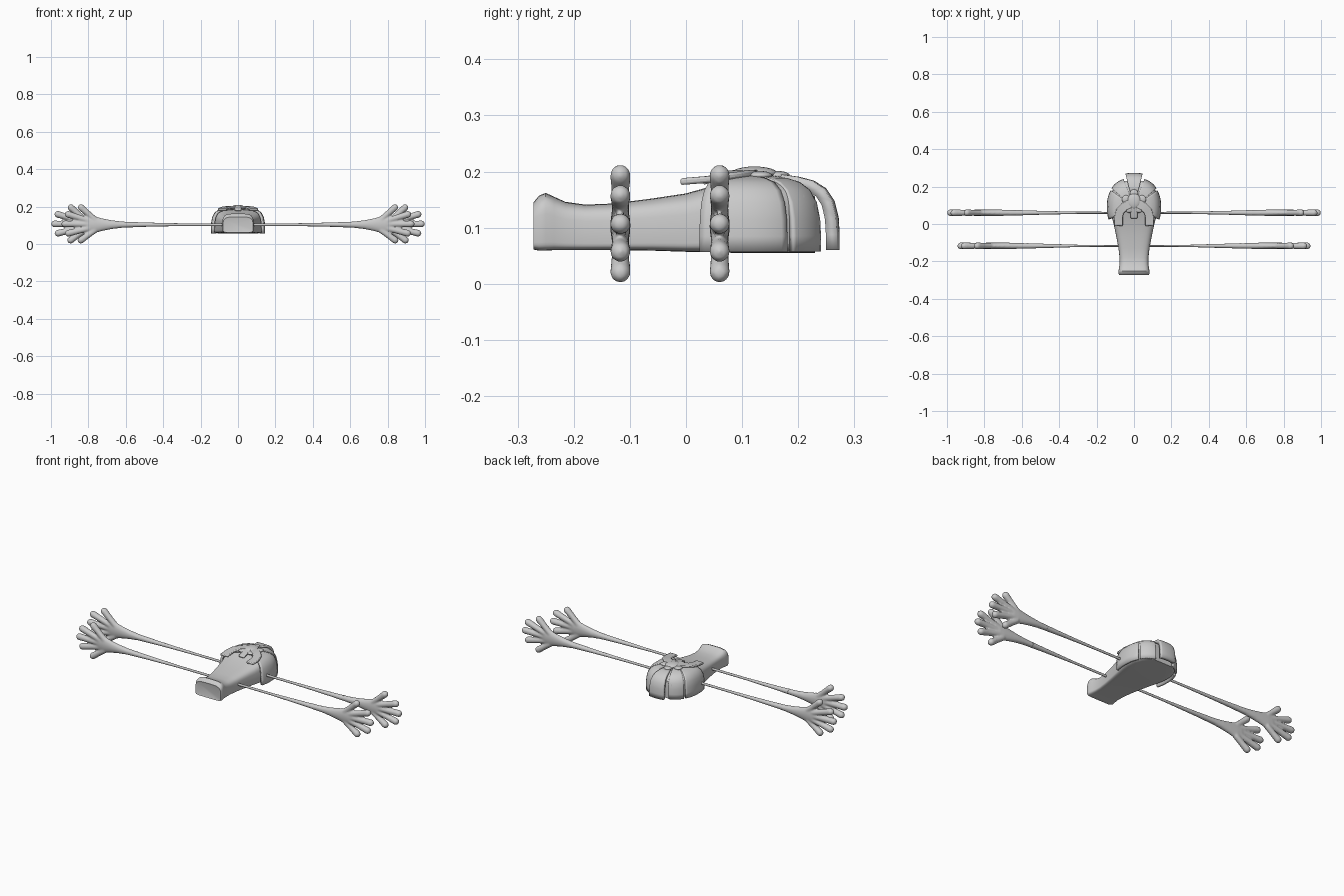
import bpy, bmesh, math
from mathutils import Vector

if "Cube" in bpy.data.objects:
    bpy.data.objects.remove(bpy.data.objects["Cube"])

grey = bpy.data.materials.new("light grey")
grey.diffuse_color = (0.6, 0.6, 0.6, 1)
grey.use_nodes = True
grey.node_tree.nodes["Principled BSDF"].inputs["Base Color"].default_value = grey.diffuse_color


def finish(name, bm, angle=40):
    bmesh.ops.recalc_face_normals(bm, faces=bm.faces)
    me = bpy.data.meshes.new(name)
    bm.to_mesh(me)
    bm.free()
    ob = bpy.data.objects.new(name, me)
    bpy.context.collection.objects.link(ob)
    me.materials.append(grey)
    bpy.ops.object.select_all(action='DESELECT')
    ob.select_set(True)
    bpy.context.view_layer.objects.active = ob
    bpy.ops.object.shade_smooth_by_angle(angle=math.radians(angle))
    return ob


def loft(bm, rings):
    """Skin closed rings of points and cap both ends."""
    rows = [[bm.verts.new(p) for p in r] for r in rings]
    n = len(rows[0])
    for a, b in zip(rows, rows[1:]):
        for i in range(n):
            bm.faces.new((a[i], a[(i + 1) % n], b[(i + 1) % n], b[i]))
    bm.faces.new(rows[0])
    bm.faces.new(rows[-1])


def power(v, e):
    return math.copysign(abs(v) ** e, v)


# Tapering body: y, half width, bottom, top
sections = [(-.27, .074, .066, .138), (-.272, .08, .061, .145), (-.262, .084, .059, .157),
            (-.25, .083, .059, .162), (-.235, .08, .06, .155), (-.215, .077, .06, .146),
            (-.18, .077, .06, .141), (-.13, .083, .06, .143), (-.06, .096, .059, .152),
            (0, .109, .057, .161), (.05, .122, .056, .175), (.09, .13, .055, .187),
            (.14, .13, .055, .188), (.18, .115, .055, .183), (.21, .095, .055, .172),
            (.23, .073, .055, .155)]
rings = []
for y, w, z0, z1 in sections:
    mid, ring = z0 + (z1 - z0) * .4, []
    for i in range(40):
        a = math.tau * i / 40
        c, s = math.cos(a), math.sin(a)
        h, e = (z1 - mid, .5) if s > 0 else (mid - z0, .25)
        ring.append((w * power(c, e), y, mid + h * power(s, e)))
    rings.append(ring)
bm = bmesh.new()
loft(bm, rings)
finish("body", bm)

# Domed shell of separate plates radiating from the top
profile = [(.2, .194), (.4, .193), (.6, .188), (.75, .181), (.87, .167),
           (.95, .145), (.99, .115), (1, .085), (1, .057)]


def shell_plate(name, a0, a1, ry, start=0, thick=.012):
    bm = bmesh.new()
    rows = []
    for f, z in profile[start:]:
        row = []
        for i in range(13):
            a = math.radians(a0 + (a1 - a0) * i / 12)
            x = .145 * f * power(math.sin(a), .85)
            y = .09 + ry * f * power(math.cos(a), .85)
            row.append(bm.verts.new((x, y, z + (ry - .155) * .1)))
        rows.append(row)
    for p, q in zip(rows, rows[1:]):
        for i in range(12):
            bm.faces.new((p[i], p[i + 1], q[i + 1], q[i]))
    ob = finish(name, bm)
    # Grids that wind the same way need their normals to face out of the dome
    top = ob.data.polygons[0]
    if top.normal.z < 0:
        ob.data.flip_normals()
    m = ob.modifiers.new("thickness", 'SOLIDIFY')
    m.thickness, m.offset = thick, -1


shell_plate("rear_plate", -15, 15, .184, 1, .02)
for side, label in ((1, "right"), (-1, "left")):
    shell_plate("back_quarter_plate_" + label, side * 19, side * 54, .158)
    shell_plate("side_plate_" + label, side * 57, side * 112, .152)


# Flat straps reaching forward from the top disc
def strap(name, pts, width, thick=.012):
    pts = [Vector(p) for p in pts]
    rings = []
    for i, p in enumerate(pts):
        d = (pts[min(i + 1, len(pts) - 1)] - pts[max(i - 1, 0)]).normalized()
        n = Vector((-d.y, d.x, 0)).normalized() * width / 2
        up = Vector((0, 0, thick / 2))
        rings.append([p + n + up, p - n + up, p - n - up, p + n - up])
    bm = bmesh.new()
    loft(bm, rings)
    ob = finish(name, bm)
    b = ob.modifiers.new("soft edge", 'BEVEL')
    b.width, b.segments = .004, 2
    b.limit_method = 'ANGLE'


for s, label in ((1, "right"), (-1, "left")):
    strap("front_strap_" + label,
          [(s * .02, .11, .197), (s * .05, .094, .196), (s * .074, .07, .192),
           (s * .083, .04, .186), (s * .083, -.01, .182)], .046)
strap("centre_strap", [(0, .1, .198), (0, .06, .19), (0, .03, .182)], .036)


# Round button with petals on the top
def blob(bm, c, r):
    res = bmesh.ops.create_uvsphere(bm, u_segments=24, v_segments=12, radius=1)
    for v in res["verts"]:
        v.co = Vector((c[0] + v.co.x * r[0], c[1] + v.co.y * r[1], c[2] + v.co.z * r[2]))


bm = bmesh.new()
blob(bm, (0, .122, .196), (.036, .042, .013))
finish("top_button", bm)
bm = bmesh.new()
for k in range(5):
    a = math.tau * k / 5 + math.pi / 2
    blob(bm, (.045 * math.cos(a), .118 + .045 * math.sin(a), .193), (.022, .022, .008))
finish("button_petals", bm)


# Long thin arms, each ending in a spread five-fingered hand
def tube(bm, stations, s, y, n=20):
    """Stations are x, z, half depth in y, half height in z."""
    loft(bm, [[(s * x, y + ry * math.cos(math.tau * i / n), z + rz * math.sin(math.tau * i / n))
               for i in range(n)] for x, z, ry, rz in stations])


def finger(bm, a, b, r0, r1, s, y):
    a, b = Vector((s * a[0], y, a[1])), Vector((s * b[0], y, b[1]))
    d = (b - a).normalized()
    side = d.cross(Vector((0, 1, 0)))
    rows = [(a, r0), (a.lerp(b, .5), (r0 + r1) / 2 * .93)]
    rows += [(b + d * r1 * math.sin(t), r1 * math.cos(t)) for t in (0, .4, .8, 1.15, 1.45)]
    loft(bm, [[p + r * (side * math.cos(math.tau * i / 16) +
                        Vector((0, 1, 0)) * math.sin(math.tau * i / 16))
               for i in range(16)] for p, r in rows])


finger_lines = [((.82, .13), (.893, .194)), ((.845, .122), (.963, .158)),
                ((.85, .105), (.981, .107)), ((.845, .085), (.962, .057)),
                ((.82, .073), (.895, .02))]


def arm(label, s, y, shift):
    bm = bmesh.new()
    tube(bm, [(.05, .103, .005, .007), (.3, .103, .006, .007), (.45 + shift, .103, .009, .009),
              (.56 + shift, .103, .012, .0115), (.63 + shift, .103, .0145, .0145)], s, y)
    finish("arm_" + label, bm)
    bm = bmesh.new()
    tube(bm, [(.6 + shift, .103, .0135, .013), (.68 + shift, .103, .016, .0175),
              (.73 + shift, .103, .0175, .024), (.78 + shift, .103, .018, .034),
              (.82 + shift, .103, .018, .045), (.85 + shift, .103, .017, .044),
              (.875 + shift, .103, .012, .035)], s, y)
    for p, q in finger_lines:
        finger(bm, (p[0] + shift, p[1]), (q[0] + shift, q[1]), .016, .0185, s, y)
    ob = finish("hand_" + label, bm)
    m = ob.modifiers.new("blend", 'REMESH')
    m.mode, m.voxel_size, m.use_smooth_shade = 'VOXEL', .005, True
    m = ob.modifiers.new("soften", 'SMOOTH')
    m.factor, m.iterations = .5, 5


for s, side in ((1, "right"), (-1, "left")):
    arm("back_" + side, s, .06, 0)
    arm("front_" + side, s, -.117, -.055)
